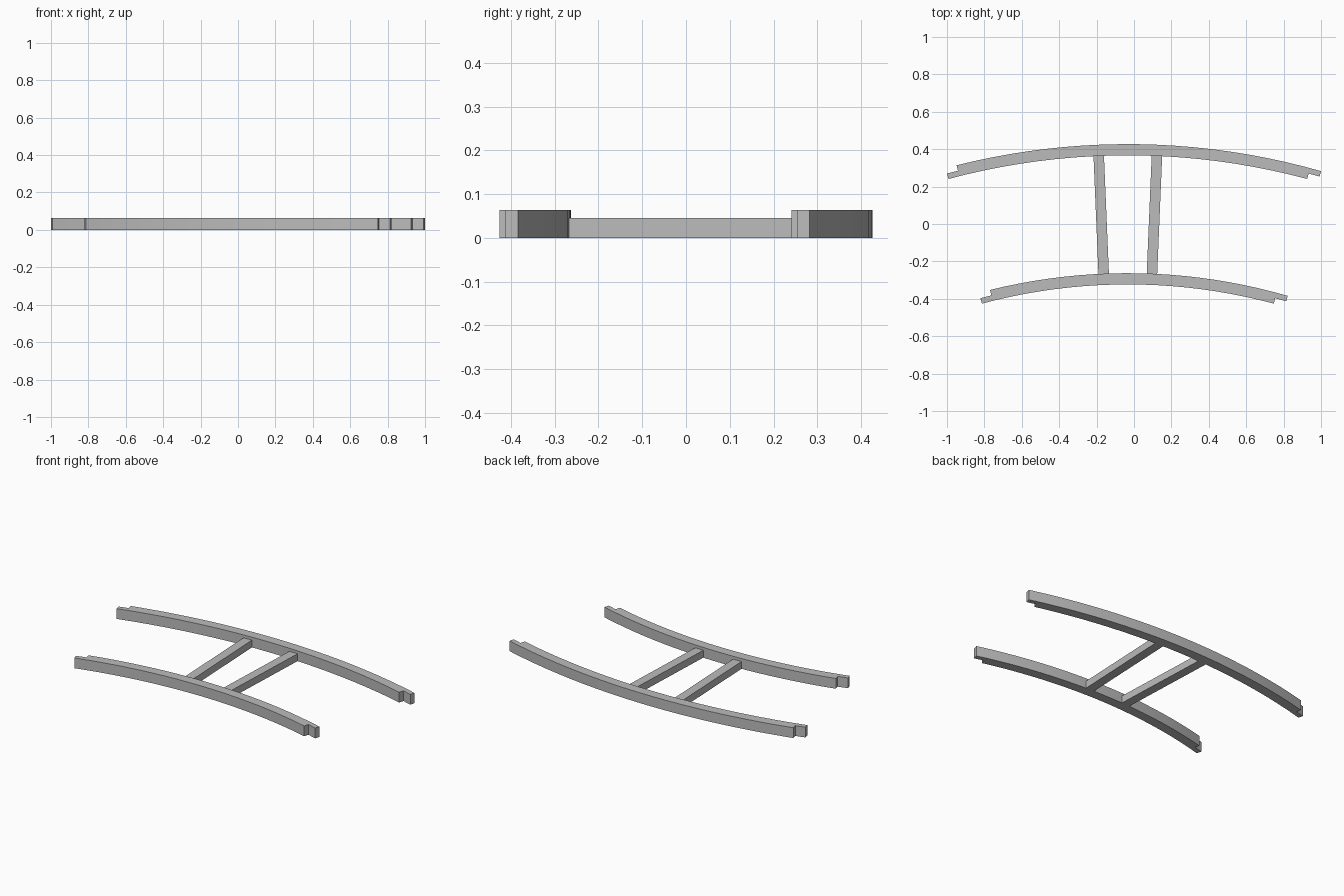
import bpy, bmesh
from math import sin, cos, radians

if "Cube" in bpy.data.objects:
    bpy.data.objects.remove(bpy.data.objects["Cube"], do_unlink=True)

# Shared curve centre and main sizes
CX, CY = -0.033, -3.338
HALF = radians(15)
WIDTH, RAIL_H, TIE_H = 0.06, 0.063, 0.045
LAP = 0.061
STEPS = 20

grey = bpy.data.materials.new("Plain Grey")
grey.use_nodes = True
colour = (0.5, 0.5, 0.5, 1)
grey.diffuse_color = colour
grey.node_tree.nodes["Principled BSDF"].inputs["Base Color"].default_value = colour


def polar(radius, angle, side=0.0):
    """Point on the curve, optionally shifted along the tangent."""
    return (CX + radius * sin(angle) + side * cos(angle),
            CY + radius * cos(angle) - side * sin(angle))


def arc(radius, start, end):
    return [polar(radius, start + (end - start) * i / STEPS) for i in range(STEPS + 1)]


def prism(name, outline, height):
    """Extrude a plan outline upward from the ground."""
    bm = bmesh.new()
    base = bm.faces.new([bm.verts.new((x, y, 0)) for x, y in outline])
    top = bmesh.ops.extrude_face_region(bm, geom=[base])["geom"]
    bmesh.ops.translate(bm, vec=(0, 0, height),
                        verts=[v for v in top if isinstance(v, bmesh.types.BMVert)])
    bmesh.ops.recalc_face_normals(bm, faces=bm.faces)
    mesh = bpy.data.meshes.new(name)
    bm.to_mesh(mesh)
    bm.free()
    mesh.materials.append(grey)
    obj = bpy.data.objects.new(name, mesh)
    bpy.context.collection.objects.link(obj)
    bpy.ops.object.select_all(action='DESELECT')
    obj.select_set(True)
    bpy.context.view_layer.objects.active = obj
    bpy.ops.object.shade_smooth_by_angle(angle=radians(30))


def rail(name, inner):
    """Curved rail with a half-lap tongue at each end."""
    outer, mid = inner + WIDTH, inner + WIDTH / 2
    lap = LAP / outer
    outline = arc(outer, lap - HALF, HALF + lap)
    outline += [polar(mid, HALF + lap), polar(mid, HALF)]
    outline += arc(inner, HALF, -HALF)
    outline += [polar(mid, -HALF), polar(mid, lap - HALF)]
    prism(name, outline, RAIL_H)


INNER_FRONT, INNER_BACK = 3.015, 3.705
rail("front_rail", INNER_FRONT)
rail("back_rail", INNER_BACK)

# Lower cross ties set radially between the rails
near, far = INNER_FRONT + WIDTH - 0.002, INNER_BACK + 0.002
for name, angle in (("right_tie", -0.042), ("left_tie", 0.042)):
    w = 0.028
    prism(name, [polar(near, angle, -w), polar(near, angle, w),
                 polar(far, angle, w), polar(far, angle, -w)], TIE_H)
